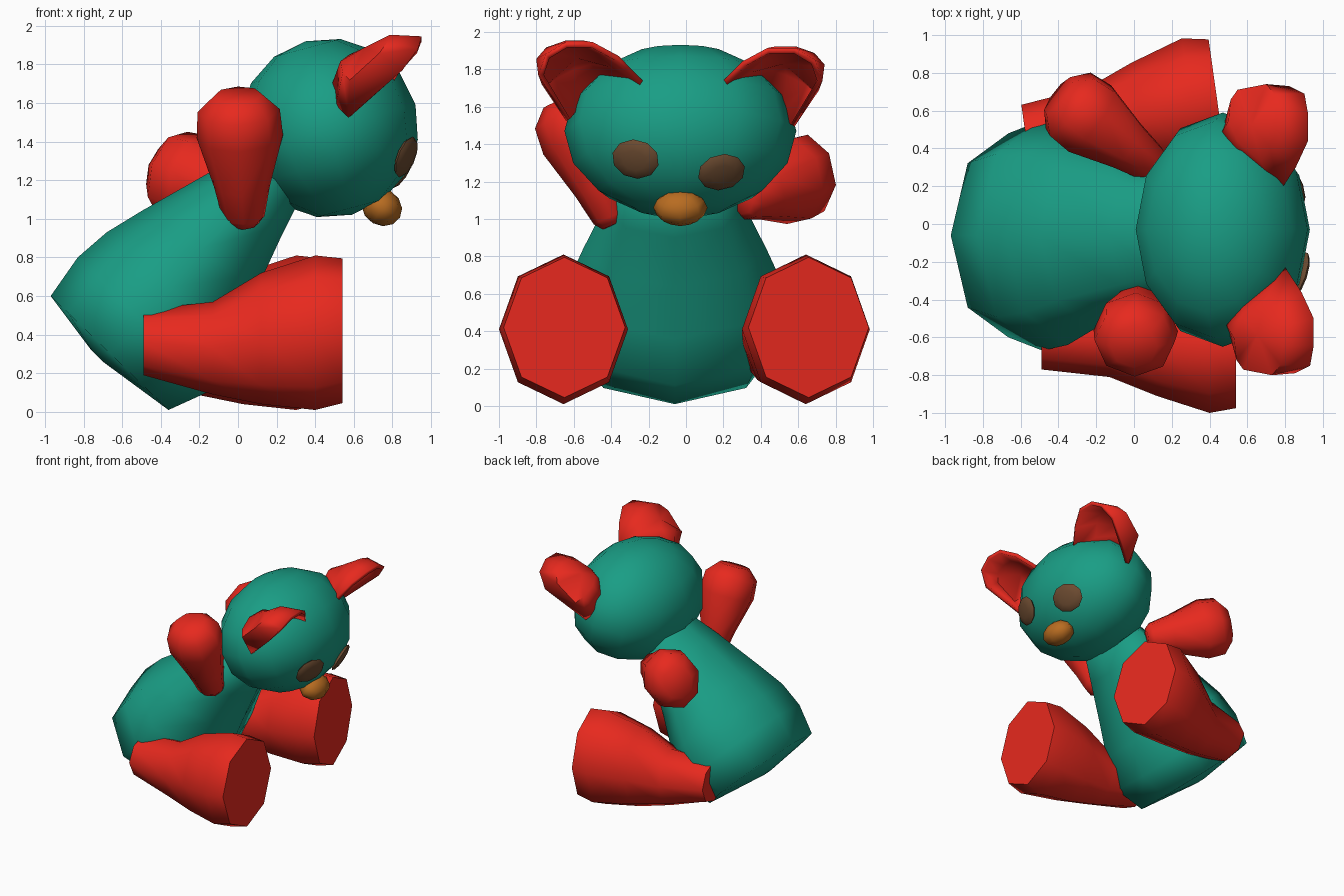
import bpy, bmesh, math
from mathutils import Vector, Matrix

if "Cube" in bpy.data.objects:
    bpy.data.objects.remove(bpy.data.objects["Cube"])


def material(name, rgb):
    m = bpy.data.materials.new(name)
    m.diffuse_color = (*rgb, 1)
    m.use_nodes = True
    m.node_tree.nodes["Principled BSDF"].inputs["Base Color"].default_value = m.diffuse_color
    return m


TEAL = material("teal fur", (0.010, 0.34, 0.235))
RED = material("red fabric", (0.80, 0.022, 0.013))
BROWN = material("brown eye", (0.15, 0.07, 0.03))
ORANGE = material("orange nose", (0.48, 0.15, 0.015))


def finish(bm, name, mat, angle=50):
    bmesh.ops.recalc_face_normals(bm, faces=bm.faces)
    me = bpy.data.meshes.new(name)
    bm.to_mesh(me)
    bm.free()
    ob = bpy.data.objects.new(name, me)
    bpy.context.collection.objects.link(ob)
    me.materials.append(mat)
    bpy.ops.object.select_all(action='DESELECT')
    ob.select_set(True)
    bpy.context.view_layer.objects.active = ob
    bpy.ops.object.shade_smooth_by_angle(angle=math.radians(angle))
    return ob


def loft(name, rings, mat, n=8, angle=50):
    """Skin elliptical rings given as (centre, axis u, axis v)."""
    bm = bmesh.new()
    loops = []
    for c, u, v in rings:
        loops.append([bm.verts.new(c + u * math.cos(2 * math.pi * i / n)
                                   + v * math.sin(2 * math.pi * i / n)) for i in range(n)])
    for a, b in zip(loops, loops[1:]):
        for i in range(n):
            j = (i + 1) % n
            bm.faces.new((a[i], a[j], b[j], b[i]))
    bm.faces.new(loops[0])
    bm.faces.new(loops[-1])
    return finish(bm, name, mat, angle)


def ball(name, centre, radii, mat, rot=Matrix(), seg=8, rings=6):
    bm = bmesh.new()
    bmesh.ops.create_uvsphere(bm, u_segments=seg, v_segments=rings, radius=1,
                              matrix=Matrix.Translation(centre) @ rot @ Matrix.Diagonal((*radii, 1)))
    return finish(bm, name, mat, 60)


# Body: rings as back point (x, z), front point (x, z), half width
profile = [((-.76, .32), (-.70, .26), .05), ((-.97, .60), (-.36, .01), .54),
           ((-.83, .80), (-.14, .11), .61), ((-.68, .93), (-.02, .36), .58),
           ((-.50, 1.04), (.10, .64), .49), ((-.13, 1.25), (.22, .90), .37),
           ((.10, 1.37), (.30, 1.06), .29)]
rings = []
for (bx, bz), (fx, fz), w in profile:
    b, f = Vector((bx, -.06, bz)), Vector((fx, -.06, fz))
    rings.append(((b + f) / 2, (f - b) / 2, Vector((0, w, 0))))
loft("body", rings, TEAL, angle=75)

# Head
HC, HR = Vector((.47, -.03, 1.47)), Vector((.465, .62, .465))
ball("head", HC, HR, TEAL, Matrix.Rotation(math.radians(-15), 4, 'Y'), 12, 8)

# Eyes: flattened buttons lying on the head surface
for name, p in (("right_eye", (.87, -.27, 1.32)), ("left_eye", (.837, .19, 1.25))):
    p = Vector(p)
    d = p - HC
    nrm = Vector([d[i] / HR[i] ** 2 for i in range(3)]).normalized()
    side = Vector((0, 0, 1)).cross(nrm).normalized()
    rot = Matrix((side, nrm.cross(side), nrm)).transposed().to_4x4()
    ball(name, p, (.132, .112, .03), BROWN, rot, 10)

# Nose
ball("nose", Vector((.745, -.03, 1.06)), (.108, .145, .095), ORANGE,
     Matrix.Rotation(math.radians(30), 4, 'Y'))

# Legs: rings as x, y, z, half width, half height; flat sole at the end
leg = [(-.49, .57, .36, .20, .17), (-.13, .60, .33, .21, .24), (.12, .63, .38, .28, .34),
       (.40, .655, .41, .345, .40), (.54, .65, .42, .325, .375)]
for name, side, yaw, shift in (("right_leg", -1, 0, Vector((0, 0, 0))),
                               ("left_leg", 1, 8, Vector((-.10, 0, 0)))):
    rot = Matrix.Rotation(math.radians(yaw), 3, 'Z')
    pivot = Vector((.5, side * .655, 0))
    rings = []
    for x, y, z, w, h in leg:
        c = rot @ (Vector((x, side * y, z)) - pivot) + pivot + shift
        rings.append((c, rot @ Vector((0, w, 0)), Vector((0, 0, h))))
    loft(name, rings, RED, angle=60)

# Arms: narrow at the shoulder, swelling to a rounded paw
swell = [(0, .07), (.06, .105), (.30, .14), (.68, .215), (.88, .205), (1, .12)]
for name, a, b, tall in (("right_arm", (.03, -.38, .97), (0, -.65, 1.64), 1.04),
                         ("left_arm", (.12, .30, 1.10), (-.40, .68, 1.25), 1.13)):
    a, b = Vector(a), Vector(b)
    axis = (b - a).normalized()
    u = axis.cross(Vector((0, .3, 1) if abs(axis.z) < .7 else (1, 0, 0))).normalized()
    v = axis.cross(u) * tall
    loft(name, [(a.lerp(b, t), u * r, v * r) for t, r in swell], RED, angle=75)

# Ears: thin cupped shells, hollow towards the face
rim = [Vector(p) for p in ((.77, .17, 1.69), (.86, .31, 1.83), (.92, .44, 1.90),
                           (.92, .58, 1.90), (.90, .68, 1.84), (.82, .715, 1.74),
                           (.55, .57, 1.50), (.49, .52, 1.56), (.47, .47, 1.66), (.55, .36, 1.72))]
crown = Vector((.64, .52, 1.83))
bulge = Vector((-.035, .01, .04))
flare = {3: .02, 4: .06, 5: .09, 6: .14, 7: .12, 8: .04}   # outer wall pushed sideways
for name, side, shift in (("left_ear", 1, Vector((0, 0, 0))),
                          ("right_ear", -1, Vector((.03, -.06, .03)))):
    put = lambda p: Vector((p.x, p.y * side, p.z)) + shift
    bm = bmesh.new()
    outer = [bm.verts.new(put(p)) for p in rim]
    mid = [bm.verts.new(put(p.lerp(crown, .45) + bulge + Vector((0, flare.get(i, 0), 0))))
           for i, p in enumerate(rim)]
    top = bm.verts.new(put(crown + bulge * .3))
    for i in range(len(rim)):
        j = (i + 1) % len(rim)
        bm.faces.new((outer[i], outer[j], mid[j], mid[i]))
        bm.faces.new((mid[i], mid[j], top))
    ear = finish(bm, name, RED, 60)
    mod = ear.modifiers.new("thickness", 'SOLIDIFY')
    mod.thickness = .03
    mod.offset = 0
